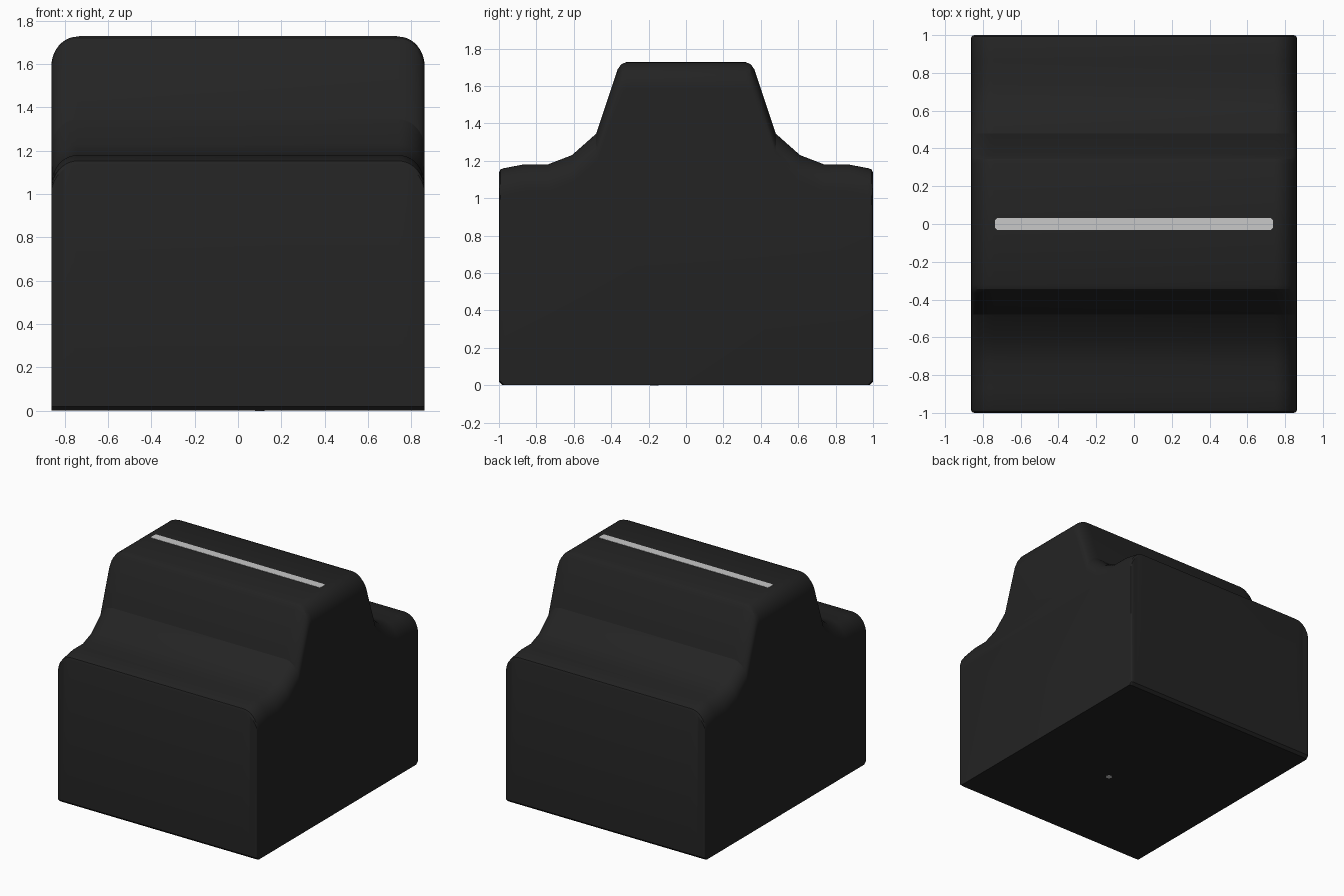
import bpy, bmesh, math

if "Cube" in bpy.data.objects:
    bpy.data.objects.remove(bpy.data.objects["Cube"])


def material(name, value):
    m = bpy.data.materials.new(name)
    m.diffuse_color = (value, value, value, 1)
    m.use_nodes = True
    m.node_tree.nodes["Principled BSDF"].inputs["Base Color"].default_value = m.diffuse_color
    return m


black = material("matte black", 0.017)
light = material("light grey", 0.58)


def make_object(name, bm, mat):
    bmesh.ops.recalc_face_normals(bm, faces=bm.faces[:])
    me = bpy.data.meshes.new(name)
    bm.to_mesh(me)
    bm.free()
    me.materials.append(mat)
    ob = bpy.data.objects.new(name, me)
    bpy.context.collection.objects.link(ob)
    return ob


# Body: stepped half profile (y, z), mirrored, swept along x
half = [(0.32, 1.727), (0.345, 1.717), (0.365, 1.69), (0.48, 1.345),
        (0.61, 1.23), (0.74, 1.18), (0.87, 1.18), (0.975, 1.16),
        (0.993, 1.153), (1.0, 1.135), (1.0, 0.02), (0.98, 0.0)]
profile = half + [(-y, z) for y, z in reversed(half)]

# Sections (x, top drop, side inset): rounded over at both ends
HALF_W, RX, RZ, STEPS = 0.862, 0.12, 0.14, 10
end = []
for i in range(STEPS + 1):
    t = math.pi / 2 * i / STEPS
    end.append((HALF_W - RX + RX * math.sin(t), RZ * (1 - math.cos(t)),
                0.015 * max(0, (i - 6) / 4) ** 2))
sections = [(-x, d, s) for x, d, s in reversed(end)] + end

bm = bmesh.new()
rings = []
for x, drop, inset in sections:
    rings.append([bm.verts.new((x, y * (1 - inset), z - drop if z > 1 else z))
                  for y, z in profile])
n = len(profile)
for a, b in zip(rings, rings[1:]):
    for i in range(n):
        j = (i + 1) % n
        bm.faces.new((a[i], a[j], b[j], b[i]))
bm.faces.new(rings[0])
bm.faces.new(rings[-1])
body = make_object("body", bm, black)
bpy.context.view_layer.objects.active = body
body.select_set(True)
bpy.ops.object.shade_smooth_by_angle(angle=math.radians(25))


def plate(name, outline, z0, z1):
    bm = bmesh.new()
    face = bm.faces.new([bm.verts.new((x, y, z0)) for x, y in outline])
    new = bmesh.ops.extrude_face_region(bm, geom=[face])["geom"]
    for v in new:
        if isinstance(v, bmesh.types.BMVert):
            v.co.z = z1
    return make_object(name, bm, light)


# Slot strip on the top, with clipped corners
sx, sy, c = 0.735, 0.033, 0.012
plate("top_slot", [(-sx, -sy + c), (-sx + c, -sy), (sx - c, -sy), (sx, -sy + c),
                   (sx, sy - c), (sx - c, sy), (-sx + c, sy), (-sx, sy - c)],
      1.722, 1.729)

# Small round dot under the base
plate("base_dot", [(0.10 + 0.022 * math.cos(k * math.pi / 8),
                    -0.17 + 0.022 * math.sin(k * math.pi / 8)) for k in range(16)],
      -0.002, 0.003)
